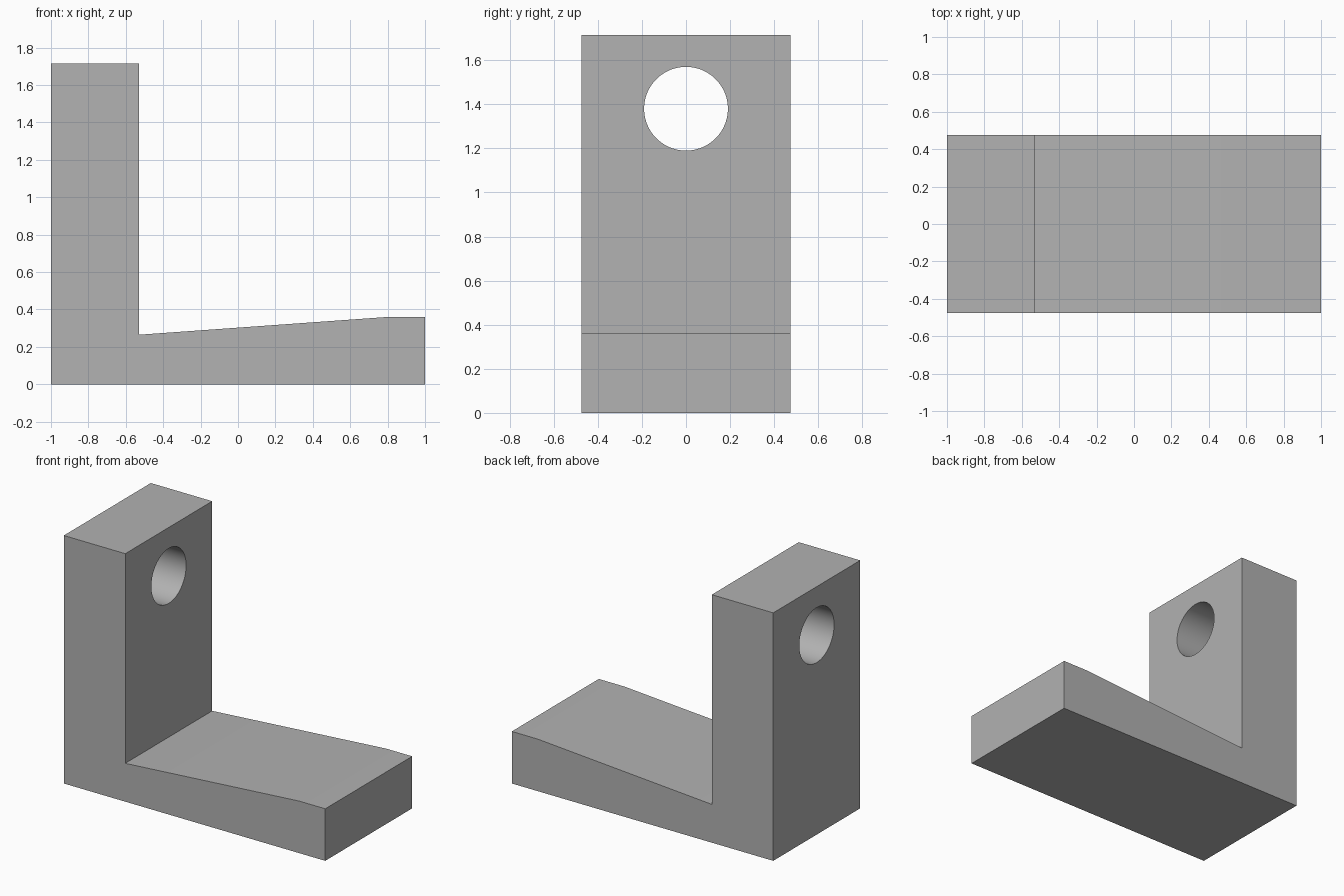
import bpy
import bmesh
import math

default_cube = bpy.data.objects.get("Cube")
if default_cube:
    bpy.data.objects.remove(default_cube, do_unlink=True)

HALF_WIDTH = 0.475

# Single grey finish
grey = bpy.data.materials.new("plain_grey")
grey.use_nodes = True
colour = (0.445, 0.445, 0.445, 1)
grey.diffuse_color = colour
grey.node_tree.nodes["Principled BSDF"].inputs["Base Color"].default_value = colour

# L-shaped bracket: side profile extruded along y
profile = [(-1, 0), (1, 0), (1, 0.36), (0.8, 0.36),
           (-0.53, 0.265), (-0.53, 1.715), (-1, 1.715)]
bm = bmesh.new()
face = bm.faces.new([bm.verts.new((x, -HALF_WIDTH, z)) for x, z in profile])
extruded = bmesh.ops.extrude_face_region(bm, geom=[face])["geom"]
bmesh.ops.translate(bm, vec=(0, 2 * HALF_WIDTH, 0),
                    verts=[g for g in extruded if isinstance(g, bmesh.types.BMVert)])
bmesh.ops.recalc_face_normals(bm, faces=bm.faces)
mesh = bpy.data.meshes.new("bracket")
bm.to_mesh(mesh)
bm.free()
mesh.materials.append(grey)
bracket = bpy.data.objects.new("bracket", mesh)
bpy.context.collection.objects.link(bracket)

# Round hole through the upright
bpy.ops.mesh.primitive_cylinder_add(vertices=96, radius=0.19, depth=1,
                                    location=(-0.765, 0, 1.38),
                                    rotation=(0, math.pi / 2, 0))
cutter = bpy.context.object
cutter.name = "hole_cutter"
cutter.data.materials.append(grey)

hole = bracket.modifiers.new("round_hole", 'BOOLEAN')
hole.operation = 'DIFFERENCE'
hole.solver = 'EXACT'
hole.object = cutter

bpy.ops.object.select_all(action='DESELECT')
bracket.select_set(True)
bpy.context.view_layer.objects.active = bracket
bpy.ops.object.modifier_apply(modifier=hole.name)
bpy.data.objects.remove(cutter, do_unlink=True)

# Smooth hole wall, crisp edges
bpy.ops.object.shade_smooth_by_angle(angle=math.radians(30))
